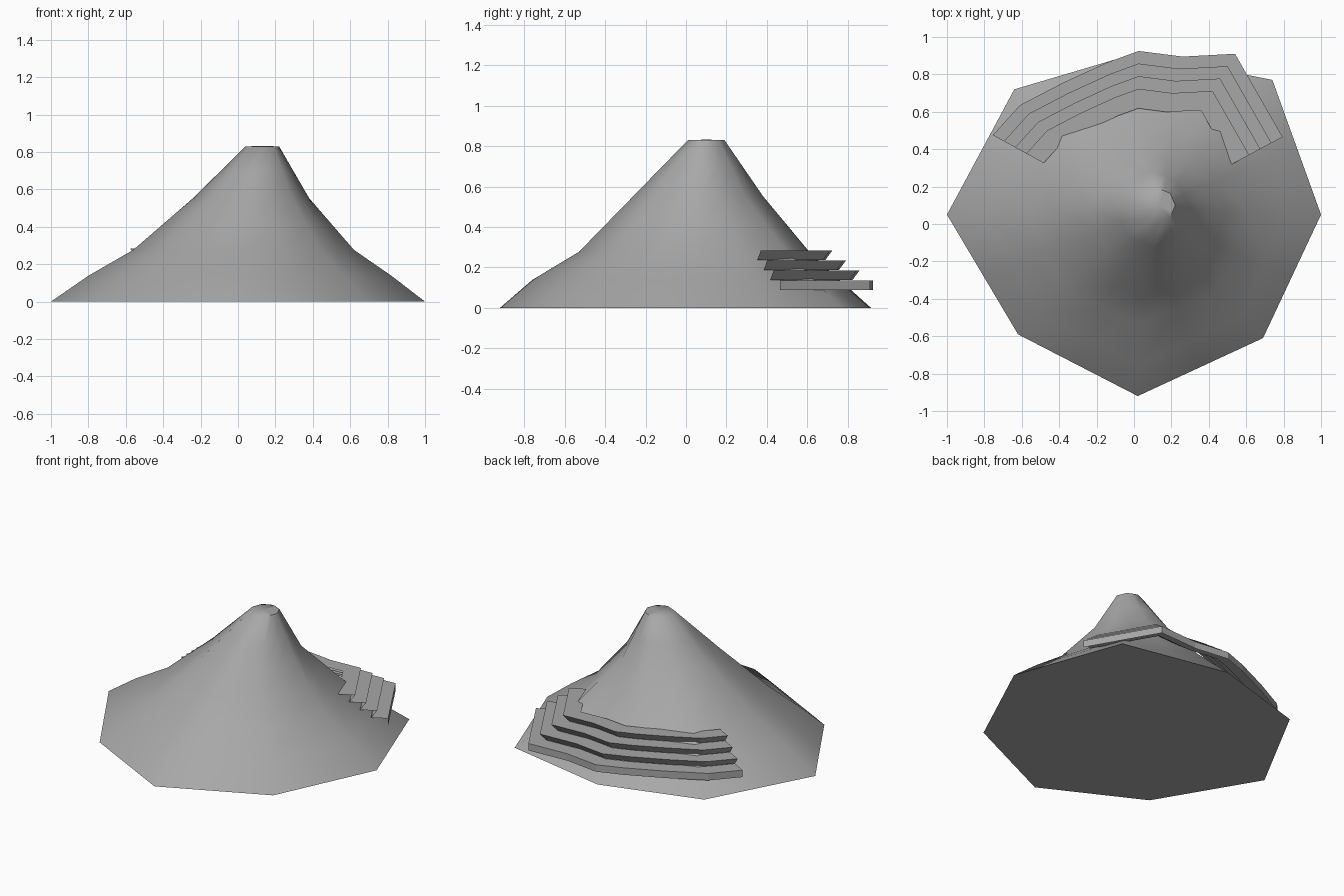
import bpy, bmesh, math
from mathutils import Vector

if "Cube" in bpy.data.objects:
    bpy.data.objects.remove(bpy.data.objects["Cube"])

stone = bpy.data.materials.new("stone_grey")
stone.diffuse_color = (.39, .39, .39, 1)
stone.use_nodes = True
stone.node_tree.nodes["Principled BSDF"].inputs["Base Color"].default_value = stone.diffuse_color


def make_object(name, bm):
    mesh = bpy.data.meshes.new(name)
    bm.normal_update()
    bm.to_mesh(mesh)
    bm.free()
    mesh.materials.append(stone)
    ob = bpy.data.objects.new(name, mesh)
    bpy.context.collection.objects.link(ob)
    return ob


def bridge(bm, a, b, closed):
    n = len(a)
    for i in range(n if closed else n - 1):
        j = (i + 1) % n
        bm.faces.new((a[i], a[j], b[j], b[i]))


# Mountain: key octagonal contours (counter-clockwise from +x)
base = [(1, .05), (.74, .77), (.02, .915), (-.64, .72),
        (-1, .05), (-.62, -.59), (.02, -.92), (.69, -.61)]
foot = [(.82, .05), (.60, .63), (.02, .76), (-.51, .59),
        (-.80, .05), (-.50, -.48), (.02, -.76), (.57, -.50)]
waist = [(.62, .05), (.465, .50), (.03, .61), (-.39, .475),
         (-.56, .05), (-.37, -.36), (.03, -.53), (.44, -.36)]
upper = [(.38, .08), (.27, .29), (.08, .38), (-.13, .28),
         (-.24, .08), (-.14, -.16), (.08, -.26), (.29, -.15)]
peak = [(.13 + .09 * math.cos(i * math.pi / 4),
         .10 + .09 * math.sin(i * math.pi / 4)) for i in range(8)]


def halfway(a, b):
    return [(Vector(p) + Vector(q)) / 2 for p, q in zip(a, b)]


def with_midpoints(c):
    # extra point in the middle of each side keeps the facets readable
    mids = halfway(c, c[1:] + c[:1])
    return [p for pair in zip(c, mids) for p in pair]


contours = [base, foot, waist, halfway(waist, upper), upper,
            halfway(upper, peak), peak]
bm = bmesh.new()
rings = [[bm.verts.new((p[0], p[1], .83 * k / 6)) for p in with_midpoints(c)]
         for k, c in enumerate(contours)]
for lower, higher in zip(rings, rings[1:]):
    bridge(bm, lower, higher, True)
bm.faces.new(rings[0][::-1])
# Summit cap as a fan
summit = bm.verts.new((.13, .10, .832))
for i in range(16):
    bm.faces.new((rings[-1][i], rings[-1][(i + 1) % 16], summit))
mountain = make_object("mountain", bm)
bpy.context.view_layer.objects.active = mountain
mountain.select_set(True)
bpy.ops.object.shade_smooth_by_angle(angle=math.radians(56))

# Terraces: one outline scaled inwards for each step, open tread and riser
outline = [(.795, .465), (.54, .91), (.26, .895), (.025, .925),
           (-.14, .865), (-.38, .755), (-.61, .635), (-.755, .475)]
centre = Vector((.02, .05))


def terrace_line(bm, f, z):
    pts = [centre + (Vector(p) - centre) * f for p in outline]
    return [bm.verts.new((p.x, p.y, z)) for p in pts]


for k in range(4):
    bm = bmesh.new()
    top = .136 + .049 * k
    f = 1 - .077 * k
    inner = terrace_line(bm, f - .12, top)
    lip = terrace_line(bm, f, top)
    toe = terrace_line(bm, f - (.04 if k else 0), top - .047)
    bridge(bm, lip, inner, False)
    bridge(bm, toe, lip, False)
    make_object(f"terrace_{k + 1}", bm)
